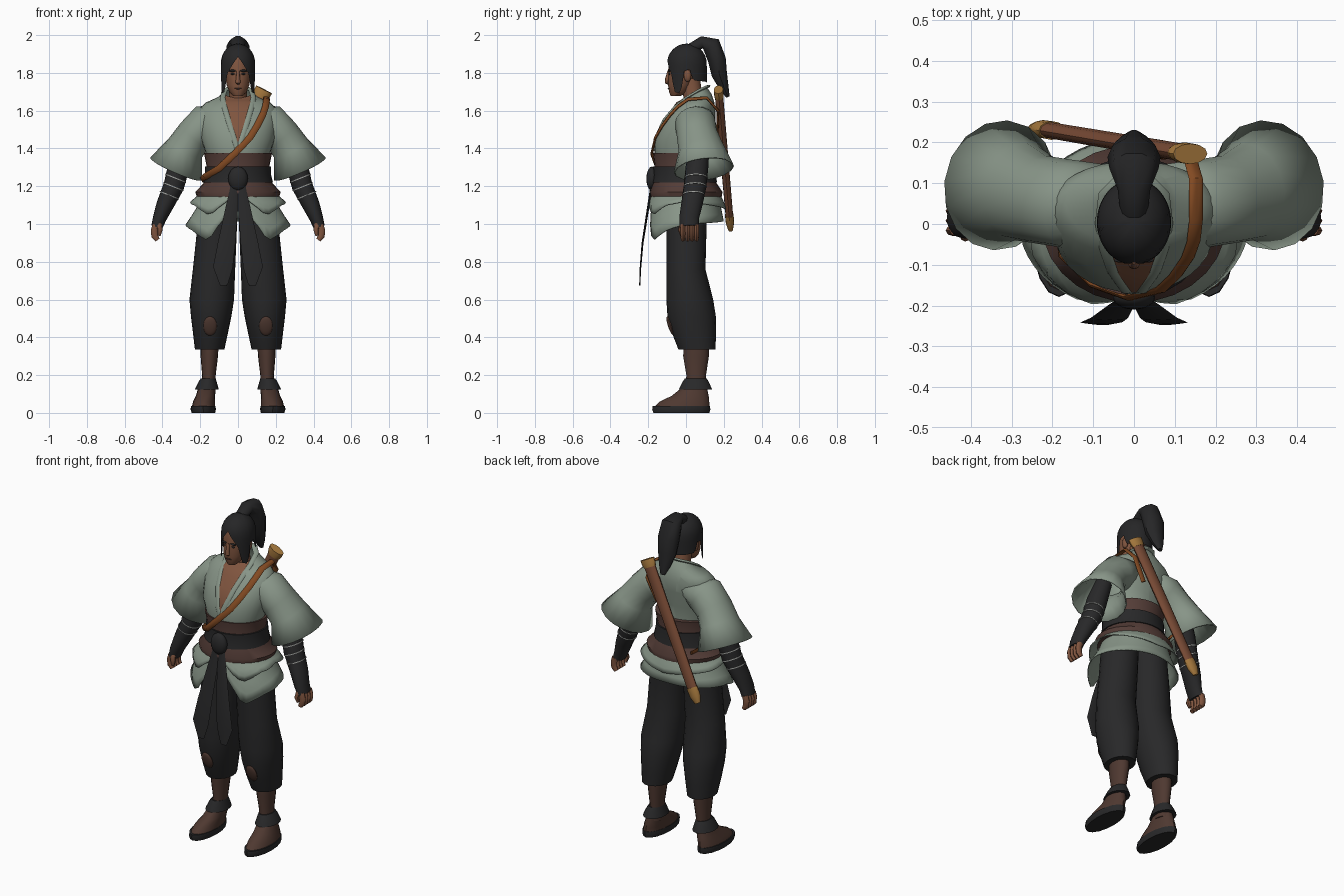
import bpy
import bmesh
from math import sin, cos, pi, sqrt, radians
from mathutils import Vector, Matrix, Euler

cube = bpy.data.objects.get("Cube")
if cube:
    bpy.data.objects.remove(cube, do_unlink=True)

made = []


def material(name, r, g, b):
    mat = bpy.data.materials.new(name)
    mat.use_nodes = True
    mat.diffuse_color = (r, g, b, 1)
    shader = next(n for n in mat.node_tree.nodes if n.type == "BSDF_PRINCIPLED")
    shader.inputs["Base Color"].default_value = (r, g, b, 1)
    shader.inputs["Roughness"].default_value = 0.9
    return mat


SAGE = material("sage_cloth", .245, .3, .245)
BLACK = material("charcoal_cloth", .021, .021, .022)
HAIR = material("black_hair", .019, .019, .02)
SASH = material("brown_sash", .088, .046, .038)
SKIN = material("warm_skin", .215, .09, .049)
SHADE = material("dark_skin", .077, .04, .03)
STRAP = material("strap_leather", .225, .068, .016)
WOOD = material("scabbard_wood", .19, .07, .036)
GOLD = material("brass", .4, .2, .05)
PALE = material("pale_thread", .35, .36, .34)


def finish(name, bm, mat, mirror=False, thick=0):
    """Turn a bmesh into a named object with optional mirror and thickness."""
    bmesh.ops.remove_doubles(bm, verts=bm.verts[:], dist=1e-6)
    bmesh.ops.recalc_face_normals(bm, faces=bm.faces[:])
    mesh = bpy.data.meshes.new(name)
    bm.to_mesh(mesh)
    bm.free()
    obj = bpy.data.objects.new(name, mesh)
    bpy.context.scene.collection.objects.link(obj)
    mesh.materials.append(mat)
    if mirror:
        obj.modifiers.new("mirror", "MIRROR").use_mirror_merge = False
    if thick:
        solid = obj.modifiers.new("thickness", "SOLIDIFY")
        solid.thickness = thick
        solid.offset = 0
    made.append(obj)
    return obj


def skin_rows(name, rows, mat, caps=True, **opts):
    """Bridge closed rows of points into one surface."""
    bm = bmesh.new()
    rings = [[bm.verts.new(p) for p in row] for row in rows]
    for a, b in zip(rings, rings[1:]):
        for i in range(len(a)):
            j = (i + 1) % len(a)
            bm.faces.new((a[i], a[j], b[j], b[i]))
    if caps:
        bm.faces.new(rings[0])
        bm.faces.new(rings[-1])
    return finish(name, bm, mat, **opts)


def tube(name, mat, path, flat=False, sides=16, **opts):
    """Loft ovals (x, y, z, radius, radius, tilt) along a path, or level if flat."""
    pts = [Vector(p[:3]) for p in path]
    v = Vector((0, 1, 0))
    rows = []
    for k, p in enumerate(path):
        if flat:
            tilt = p[5] if len(p) > 5 else 0
            t = Vector((0, -tilt, 1)).normalized()
            v = Vector((0, 1, 0))
        else:
            t = (pts[min(k + 1, len(pts) - 1)] - pts[max(k - 1, 0)]).normalized()
        v = (v - t * v.dot(t)).normalized()
        u = v.cross(t)
        angles = [2 * pi * i / sides for i in range(sides)]
        rows.append([pts[k] + u * p[3] * cos(a) + v * p[4] * sin(a) for a in angles])
    return skin_rows(name, rows, mat, **opts)


def drape(name, mat, hem, top, shape, thick=0, cols=48, steps=9):
    """Hang cloth or hair from a height; hem holds (degrees from front, z)."""
    def hem_z(deg):
        for (a, za), (b, zb) in zip(hem, hem[1:]):
            if deg <= b:
                return za + (zb - za) * (deg - a) / (b - a)
    rows = []
    for s in range(steps):
        row = []
        for i in range(cols):
            deg = 360 * i / cols
            low = hem_z(min(deg, 360 - deg))
            z = top - (top - low) * (s / (steps - 1)) ** 1.7
            cy, rx, ry = shape(z)
            a = radians(deg)
            row.append((rx * sin(a), cy - ry * cos(a), z))
        rows.append(row)
    return skin_rows(name, rows, mat, caps=False, thick=thick)


def ball(name, mat, loc, size, tilt=0, mirror=False):
    bm = bmesh.new()
    bmesh.ops.create_uvsphere(bm, u_segments=16, v_segments=10, radius=1)
    turn = Euler((tilt, 0, 0)).to_matrix().to_4x4()
    bm.transform(Matrix.Translation(loc) @ turn @ Matrix.Diagonal((*size, 1)))
    return finish(name, bm, mat, mirror)


# Head, face and neck
tube("head", SKIN, [
    (0, -.055, 1.677, .025, .026), (0, -.04, 1.7, .046, .05), (0, -.033, 1.735, .06, .062),
    (0, -.02, 1.79, .068, .076), (0, -.01, 1.85, .07, .082), (0, 0, 1.9, .066, .078),
    (0, 0, 1.94, .03, .04)], flat=True)
tube("neck", SKIN, [(0, .05, 1.6, .055, .055), (0, .035, 1.68, .047, .05),
                    (0, .02, 1.77, .045, .055)], flat=True)
tube("nose", SKIN, [(0, -.09, 1.81, .008, .008), (0, -.099, 1.77, .011, .011),
                    (0, -.1, 1.748, .014, .011), (0, -.092, 1.742, .008, .006)], sides=8)
ball("ear", SKIN, (.07, .008, 1.785), (.014, .02, .032), mirror=True)
ball("eye", HAIR, (.028, -.088, 1.794), (.012, .005, .005), mirror=True)
ball("eyebrow", HAIR, (.029, -.089, 1.811), (.02, .006, .006), mirror=True)
ball("mouth", SHADE, (0, -.091, 1.717), (.02, .006, .004))


# Hair with side locks, and the high ponytail
def hair_shape(z):
    h = max(0, min(1, (z - 1.85) / .105))
    k = sqrt(1 - h * h)
    return .005, .091 * k, .105 * k


drape("hair_cap", HAIR, [(0, 1.885), (18, 1.845), (40, 1.79), (50, 1.7), (72, 1.69), (82, 1.81),
                         (98, 1.82), (108, 1.76), (180, 1.75)], 1.955, hair_shape)
tube("ponytail", HAIR, [
    (0, .03, 1.93, .034, .03), (0, .085, 1.962, .04, .034), (0, .135, 1.945, .06, .053),
    (0, .164, 1.87, .065, .05), (0, .177, 1.79, .056, .043), (0, .202, 1.72, .036, .026),
    (0, .222, 1.672, .014, .01)], sides=10)

# Robe body, with an open neck cut by two slanted planes
robe = tube("robe_body", SAGE, [
    (0, -.01, 1.2, .14, .13), (0, -.02, 1.36, .165, .146), (0, -.02, 1.45, .195, .148),
    (0, .015, 1.55, .209, .14), (0, .04, 1.61, .205, .115), (0, .05, 1.645, .168, .1),
    (0, .052, 1.67, .105, .086, .2), (0, .05, 1.698, .076, .066, .5)],
    flat=True, sides=32, caps=False)
robe.data.materials.append(SKIN)
bm = bmesh.new()
bm.from_mesh(robe.data)
neck_low, neck_slope = 1.42, .29
for side in (-1, 1):
    bmesh.ops.bisect_plane(bm, geom=bm.verts[:] + bm.edges[:] + bm.faces[:],
                           plane_co=(0, 0, neck_low), plane_no=(side, 0, -neck_slope))
for face in bm.faces:
    c = face.calc_center_median()
    if c.y < .05 and abs(c.x) < neck_slope * (c.z - neck_low):
        face.material_index = 1
bm.to_mesh(robe.data)
bm.free()
tube("collar", SAGE, [
    (0, -.168, 1.39, .014, .005), (.02, -.165, 1.45, .014, .006), (.052, -.119, 1.55, .014, .006),
    (.072, -.06, 1.62, .014, .006), (.082, 0, 1.668, .014, .006), (.072, .07, 1.708, .016, .008),
    (.035, .108, 1.725, .016, .008), (0, .115, 1.728, .016, .008)], sides=8, mirror=True)

# Wide sleeves
tube("sleeve", SAGE, [
    (.07, .052, 1.57, .06, .09), (.165, .05, 1.53, .104, .105), (.23, .06, 1.47, .094, .105),
    (.28, .08, 1.4, .098, .117), (.328, .095, 1.29, .147, .157)],
    caps=False, mirror=True, thick=.008)


# Two skirt layers below the sash
def skirt_shape(spread, drop):
    def shape(z):
        f = min(1.25, (1.2 - z) / drop)
        return 0, .175 + spread * min(f, 1.05) ** 1.5, .16 + .04 * f
    return shape


drape("skirt_lower", SAGE, [(0, 1.14), (34, .91), (62, .97), (90, 1), (180, 1.015)],
      1.2, skirt_shape(.097, .2), thick=.006)
drape("skirt_upper", SAGE, [(0, 1.17), (34, 1.045), (60, 1.1), (90, 1.12), (180, 1.075)],
      1.2, skirt_shape(.085, .09), thick=.006)

# Sash, belt, knot and hanging ends
tube("sash", SASH, [
    (0, -.01, 1.375, .18, .164), (0, -.01, 1.3, .165, .155), (0, -.008, 1.22, .178, .167),
    (0, 0, 1.17, .226, .193), (0, 0, 1.143, .218, .189)], flat=True, sides=28)
tube("belt", BLACK, [(0, -.008, 1.22, .185, .173), (0, -.008, 1.26, .175, .165),
                     (0, -.01, 1.305, .174, .164)], flat=True, sides=28)
ball("belt_knot", BLACK, (0, -.18, 1.24), (.052, .03, .064))
tube("belt_tail", BLACK, [
    (.015, -.18, 1.22, .02, .006), (.035, -.203, 1.07, .034, .006), (.06, -.23, .9, .046, .005),
    (.08, -.241, .77, .052, .004), (.075, -.245, .675, .02, .003)], sides=8, mirror=True)

# Trousers with torn knees
tube("trouser_leg", BLACK, [
    (.1, 0, 1.12, .1, .11), (.113, .002, .95, .106, .106), (.127, 0, .76, .112, .103),
    (.139, .02, .6, .118, .124), (.142, .03, .51, .107, .128), (.146, .043, .42, .092, .116),
    (.15, .058, .335, .078, .098)], flat=True, sides=20, mirror=True)
ball("knee_tear", SHADE, (.148, -.082, .46), (.036, .013, .054), tilt=.33, mirror=True)

# Shins, ankle wraps and shoes
tube("shin", SHADE, [
    (.15, .055, .4, .05, .065), (.152, .053, .3, .046, .068), (.154, .054, .2, .036, .052),
    (.157, .05, .1, .038, .055)], flat=True, mirror=True)
tube("ankle_wrap", BLACK, [(.157, .052, .183, .039, .057), (.161, .051, .165, .048, .069),
                           (.165, .05, .125, .063, .088)], flat=True, mirror=True)
tube("foot", SHADE, [
    (.165, .048, .14, .044, .062), (.172, .022, .09, .051, .098), (.18, -.008, .06, .058, .131),
    (.183, -.022, .03, .062, .146)], flat=True, mirror=True)
tube("sole", BLACK, [(.184, -.025, .036, .065, .152), (.184, -.025, .018, .067, .154),
                     (.183, -.025, 0, .062, .148)], flat=True, mirror=True)

# Wrapped forearms and hands
tube("forearm", BLACK, [
    (.28, .075, 1.42, .046, .05), (.315, .058, 1.3, .057, .06), (.34, .048, 1.2, .055, .06),
    (.387, .03, 1.1, .046, .056), (.415, .016, 1.03, .036, .052), (.43, .018, .985, .03, .05)],
    mirror=True)
for k, (x, y, z, r) in enumerate([(.329, .053, 1.245, .059), (.341, .048, 1.2, .058),
                                  (.362, .04, 1.155, .055)]):
    tube(f"forearm_thread_{k + 1}", PALE, [(x, y, z, r, r + .004),
                                           (x + .002, y, z - .005, r, r + .004)], mirror=True)
for k in range(4):
    y = -.016 + .024 * k
    tube(f"finger_{k + 1}", SKIN, [(.433, y, .995, .02, .014), (.442, y, .965, .02, .014),
                                   (.44, y, .935, .019, .013), (.426, y, .915, .013, .011)],
         sides=8, mirror=True)
tube("thumb", SKIN, [(.418, -.02, 1.0, .014, .013), (.413, -.03, .97, .014, .013),
                     (.418, -.022, .94, .009, .009)], sides=8, mirror=True)

# Scabbard slung across the back
mouth, tip = Vector((.138, .172, 1.712)), Vector((-.243, .236, .967))


def scabbard_part(name, mat, stations):
    tube(name, mat, [(*mouth.lerp(tip, s), ru, rv) for s, ru, rv in stations], sides=12)


scabbard_part("scabbard", WOOD, [(.02, .037, .022), (.5, .036, .021), (.9, .033, .02)])
scabbard_part("scabbard_mouth", GOLD, [(0, .047, .025), (.03, .046, .026), (.055, .039, .024)])
scabbard_part("scabbard_tip", GOLD, [(.89, .036, .023), (.95, .034, .022), (1, .018, .012)])

# Strap from the scabbard over the left shoulder to the right hip
tube("shoulder_strap", STRAP, [(*p, .018, .007) for p in (
    (.07, .165, 1.47), (.135, .17, 1.6), (.152, .11, 1.668), (.152, .01, 1.66),
    (.146, -.043, 1.622), (.132, -.082, 1.58), (.102, -.126, 1.52), (.065, -.161, 1.46),
    (-.015, -.181, 1.375), (-.1, -.151, 1.295), (-.175, -.08, 1.25), (-.19, .03, 1.235),
    (-.14, .15, 1.21))], sides=8)

# Smooth shading that keeps hard edges
bpy.ops.object.select_all(action="DESELECT")
for obj in made:
    obj.select_set(True)
bpy.context.view_layer.objects.active = made[0]
bpy.ops.object.shade_smooth_by_angle(angle=radians(45))
